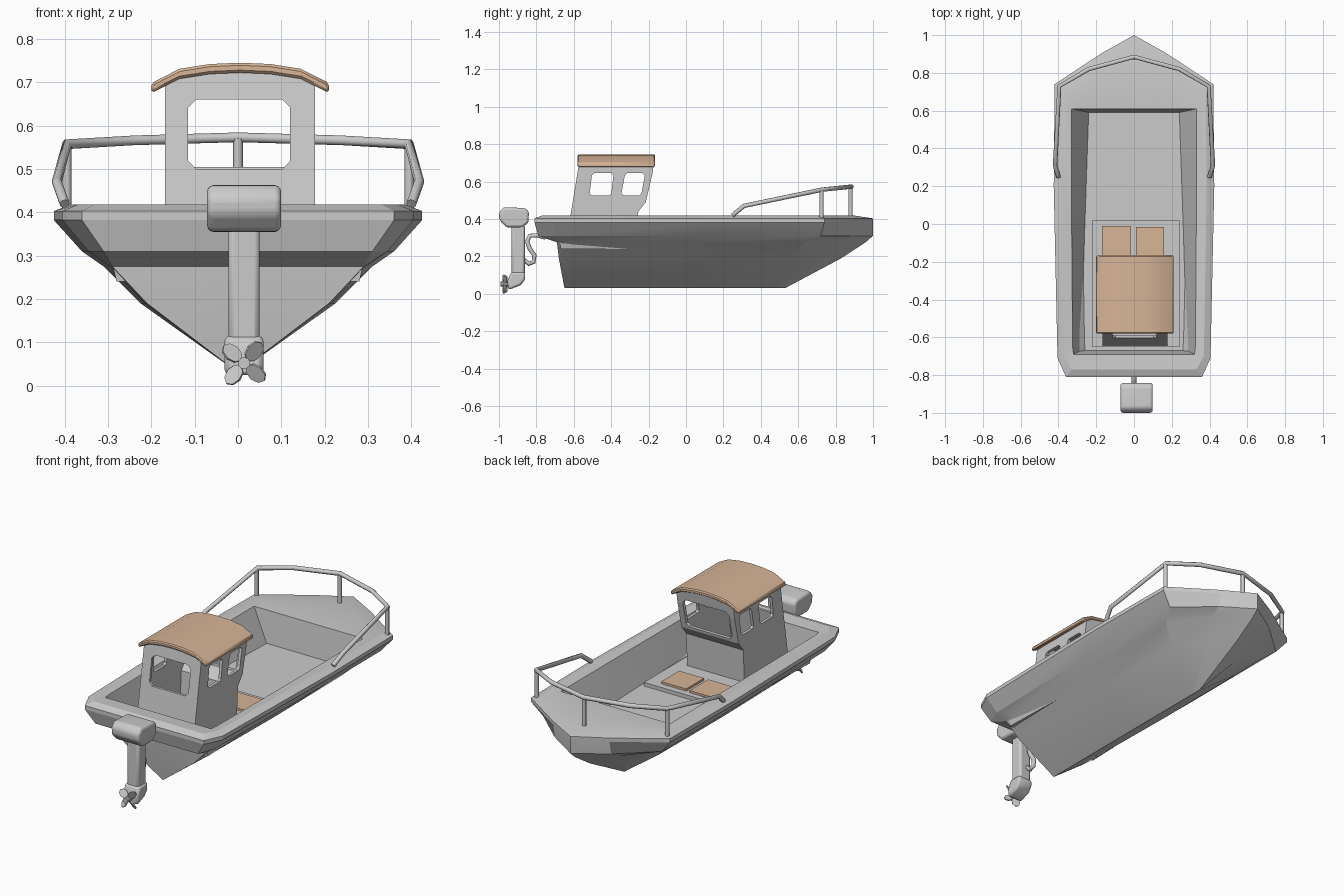
import bpy, bmesh, math
from mathutils import Matrix, Vector

if "Cube" in bpy.data.objects:
    bpy.data.objects.remove(bpy.data.objects["Cube"])

tan = bpy.data.materials.new("tan")
tan.diffuse_color = (0.68, 0.46, 0.31, 1)
tan.use_nodes = True
tan.node_tree.nodes["Principled BSDF"].inputs["Base Color"].default_value = tan.diffuse_color


def finish(name, bm, mat=None, bevel=0, segs=2, smooth=None):
    bmesh.ops.recalc_face_normals(bm, faces=bm.faces)
    me = bpy.data.meshes.new(name)
    bm.to_mesh(me)
    bm.free()
    ob = bpy.data.objects.new(name, me)
    bpy.context.collection.objects.link(ob)
    if mat:
        me.materials.append(mat)
    if bevel:
        m = ob.modifiers.new("bevel", 'BEVEL')
        m.width, m.segments = bevel, segs
    if smooth:
        bpy.ops.object.select_all(action='DESELECT')
        ob.select_set(True)
        bpy.context.view_layer.objects.active = ob
        bpy.ops.object.shade_smooth_by_angle(angle=math.radians(smooth))
    return ob


def loft(rings):
    """Closed skin through rings of equal point count."""
    bm = bmesh.new()
    vs = [[bm.verts.new(p) for p in r] for r in rings]
    n = len(vs[0])
    for a, b in zip(vs, vs[1:]):
        for i in range(n):
            j = (i + 1) % n
            bm.faces.new((a[i], a[j], b[j], b[i]))
    return bm, vs


def prism(name, pts, axis, a, b, **kw):
    """Extrude a 2D profile along x, y or z from a to b."""
    put = {'x': lambda u, v, w: (w, u, v), 'y': lambda u, v, w: (u, w, v),
           'z': lambda u, v, w: (u, v, w)}[axis]
    bm, vs = loft([[put(u, v, w) for u, v in pts] for w in (a, b)])
    bm.faces.new(vs[0])
    bm.faces.new(vs[1])
    return finish(name, bm, **kw)


def rect(x0, x1, y0, y1, c=0.0, lean=0.0):
    """Rectangle, optionally with cut corners and a leaning top."""
    if not c:
        return [(x0, y0), (x1, y0), (x1 + lean, y1), (x0 + lean, y1)]
    return [(x0 + c, y0), (x1 - c, y0), (x1, y0 + c), (x1 + lean, y1 - c),
            (x1 + lean - c, y1), (x0 + lean + c, y1), (x0 + lean, y1 - c), (x0, y0 + c)]


def tube(name, pts, r, sides_res=2):
    cu = bpy.data.curves.new(name, 'CURVE')
    cu.dimensions = '3D'
    cu.bevel_depth, cu.bevel_resolution = r, sides_res
    cu.use_fill_caps = True
    sp = cu.splines.new('POLY')
    sp.points.add(len(pts) - 1)
    for p, co in zip(sp.points, pts):
        p.co = (*co, 1)
    ob = bpy.data.objects.new(name, cu)
    bpy.context.collection.objects.link(ob)
    return ob


# Hull: half outlines from stern centre to bow tip, stacked by height
edge = [(0, -.81), (.36, -.81), (.405, -.71), (.425, .2), (.42, .74), (.17, .905), (0, 1)]
levels = [
    (.03, [(0, -.65), (0, -.65), (0, -.65), (0, 0), (0, .45), (0, .5), (0, .53)]),
    (.19, [(0, -.68), (.21, -.68), (.215, -.62), (.225, 0), (.22, .56), (.12, .74), (0, .83)]),
    (.275, [(0, -.69), (.29, -.69), (.295, -.62), (.31, 0), (.31, .63), (.17, .83), (0, .96)]),
    (.31, [(0, -.79), (.31, -.79), (.345, -.7), (.36, 0), (.36, .72), (.17, .89), (0, 1)]),
    (.382, edge),
    (.403, edge),
    (.418, [(0, -.77), (.33, -.77), (.37, -.7), (.385, .2), (.38, .7), (.16, .81), (0, .9)]),
    (.412, [(0, -.69), (.32, -.69), (.325, -.65), (.33, 0), (.33, .61), (.15, .61), (0, .61)]),
    (.24, [(0, -.67), (.28, -.67), (.28, -.65), (.26, 0), (.24, .59), (.1, .59), (0, .59)]),
]
rings = [[(x, y, z) for x, y in h] + [(-x, y, z) for x, y in h[-2:0:-1]] for z, h in levels]
bm, vs = loft(rings)
bm.faces.new(vs[-1])
bmesh.ops.remove_doubles(bm, verts=bm.verts, dist=1e-5)
finish("hull", bm, smooth=15)

# Platform in the well and two hatch boards
prism("platform", rect(-.22, .24, -.65, .02), 'z', .235, .26)
prism("hatch_left", rect(-.17, -.015, -.17, -.01), 'z', .26, .272, mat=tan)
prism("hatch_right", rect(.01, .16, -.17, -.015), 'z', .26, .272, mat=tan)

# Cabin: side profile, hollowed and pierced by window cutters
CX = .005
cabin = prism("cabin", [(-.645, .25), (-.565, .74), (-.165, .74), (-.18, .64), (-.215, .49),
                        (-.255, .44), (-.265, .25)], 'x', CX - .173, CX + .173)
arch = [(-.205, .685), (-.14, .718), (-.07, .729), (0, .732), (.07, .729), (.14, .718), (.205, .685)]
cutters = [
    prism("cut_inside", [(-.625, .268), (-.545, .8), (-.175, .8), (-.198, .64), (-.233, .495),
                         (-.273, .445), (-.283, .268)], 'x', CX - .157, CX + .157),
    prism("cut_top", [(x + CX, z) for x, z in arch] + [(.25, .9), (-.25, .9)], 'y', -.8, 0),
    prism("cut_rear", rect(-.115, .12, .5, .66, .018), 'y', -.75, -.45),
    prism("cut_front", rect(-.135, .145, .505, .665, .018), 'y', -.35, -.05),
    prism("cut_side_aft", rect(-.515, -.4, .525, .645, .012, .012), 'x', -.4, .4),
    prism("cut_side_fore", rect(-.345, -.238, .525, .645, .012, .018), 'x', -.4, .4),
]
for c in cutters:
    m = cabin.modifiers.new(c.name, 'BOOLEAN')
    m.operation, m.solver, m.object = 'DIFFERENCE', 'EXACT', c
    c.hide_render = True
    c.hide_set(True)

# Arched roof
top = [(x + CX, z + .013) for x, z in arch]
under = [(x + CX, z - .01) for x, z in reversed(arch)]
prism("roof", top + under, 'y', -.58, -.165, mat=tan, bevel=.006, segs=1, smooth=25)

# Bow rail with posts
half = [(.4, .25, .42), (.418, .31, .47), (.395, .73, .557), (.24, .82, .566)]
tube("bow_rail", half + [(0, .885, .573)] + [(-x, y, z) for x, y, z in reversed(half)], .012)
for n, x, y, z in (("right", .395, .725, .555), ("left", -.395, .725, .555), ("bow", 0, .88, .57)):
    tube("rail_post_" + n, [(x, y, .4), (x, y, z)], .011)

# Outboard motor: head, leg, gearcase, bracket
MX = .014
prism("motor_head", [(-1, .435), (-.975, .463), (-.86, .458), (-.84, .44), (-.842, .38),
                     (-.875, .355), (-.96, .355), (-.998, .395)], 'x', MX - .085, MX + .085,
      bevel=.018, segs=3, smooth=40)
prism("motor_leg", rect(-.932, -.862, .1, .37), 'x', MX - .036, MX + .036,
      bevel=.012, segs=2, smooth=40)
prism("gearcase", [(-.935, .115), (-.86, .115), (-.86, .075), (-.885, .045), (-.95, .02),
                   (-.955, .07)], 'x', MX - .045, MX + .045, bevel=.012, segs=2, smooth=40)
tube("motor_bracket", [(-0.0, -.75, .3), (0, -.79, .312), (0, -.835, .31), (0, -.85, .28),
                       (0, -.835, .24), (0, -.81, .205), (0, -.815, .17), (0, -.84, .16),
                       (0, -.87, .185)], .012)

# Propeller: hub and four pitched blades
hub = Vector((MX, -.968, .052))
bm = bmesh.new()
bmesh.ops.create_cone(bm, cap_ends=True, segments=10, radius1=.014, radius2=.014, depth=.05,
                      matrix=Matrix.Translation(hub) @ Matrix.Rotation(math.pi / 2, 4, 'X'))
for i in range(4):
    mat = (Matrix.Translation(hub) @ Matrix.Rotation(math.radians(40 + 90 * i), 4, 'Y')
           @ Matrix.Translation((.036, 0, 0)) @ Matrix.Rotation(math.radians(35), 4, 'X')
           @ Matrix.Rotation(math.pi / 2, 4, 'X') @ Matrix.Diagonal((1.25, 1, 1, 1)))
    bmesh.ops.create_cone(bm, cap_ends=True, segments=8, radius1=.021, radius2=.021,
                          depth=.006, matrix=mat)
finish("propeller", bm, smooth=30)
